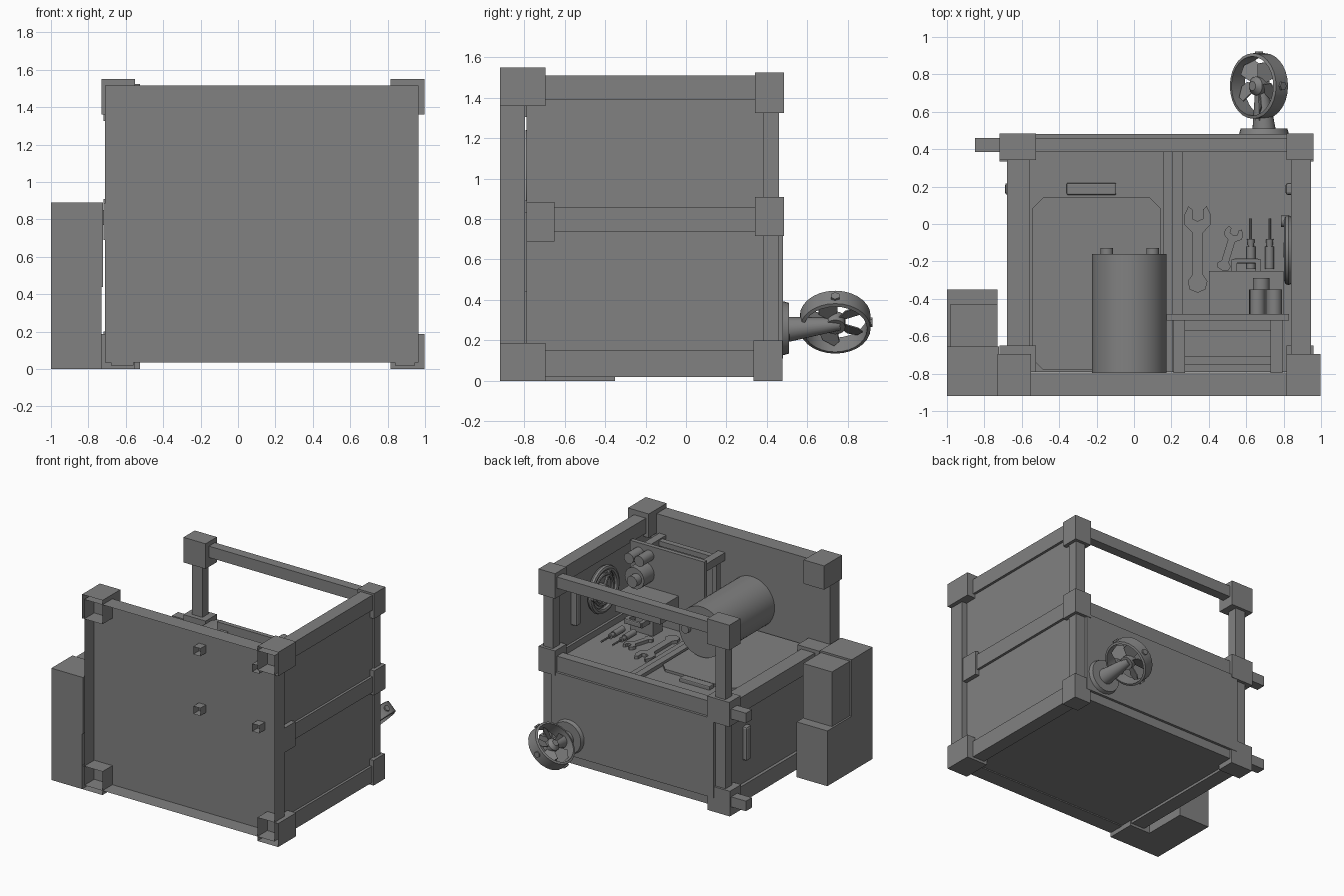
import bpy, bmesh, math
from mathutils import Vector, Matrix

if "Cube" in bpy.data.objects:
    bpy.data.objects.remove(bpy.data.objects["Cube"])

GREY = bpy.data.materials.new("grey_metal")
GREY.diffuse_color = (0.22, 0.22, 0.22, 1)
GREY.use_nodes = True
GREY.node_tree.nodes["Principled BSDF"].inputs["Base Color"].default_value = GREY.diffuse_color


def finish(name, verts, faces, M=None):
    me = bpy.data.meshes.new(name)
    me.from_pydata(verts, [], faces)
    bm = bmesh.new()
    bm.from_mesh(me)
    bmesh.ops.recalc_face_normals(bm, faces=bm.faces)
    bm.to_mesh(me)
    bm.free()
    ob = bpy.data.objects.new(name, me)
    bpy.context.collection.objects.link(ob)
    if M:
        ob.matrix_world = M
    return ob


def box(name, x0, x1, y0, y1, z0, z1, bevel=0, open_front=False):
    v = [(x, y, z) for x in (x0, x1) for y in (y0, y1) for z in (z0, z1)]
    f = [(0, 1, 3, 2), (4, 6, 7, 5), (2, 3, 7, 6), (0, 2, 6, 4), (1, 5, 7, 3)]
    if not open_front:
        f.append((0, 4, 5, 1))
    ob = finish(name, v, f)
    if bevel:
        m = ob.modifiers.new("bevel", 'BEVEL')
        m.width, m.segments = bevel, 2
    return ob


def smooth():
    bpy.ops.object.shade_smooth_by_angle(angle=math.radians(35))


def cyl(name, p, q, r1, r2=None, n=24):
    p, q = Vector(p), Vector(q)
    d = q - p
    bpy.ops.mesh.primitive_cone_add(
        vertices=n, radius1=r1, radius2=r1 if r2 is None else r2, depth=d.length,
        location=(p + q) / 2, rotation=d.to_track_quat('Z', 'Y').to_euler())
    bpy.context.object.name = name
    smooth()
    return bpy.context.object


def prism(name, pts, h, M):
    n = len(pts)
    v = [(x, y, 0) for x, y in pts] + [(x, y, h) for x, y in pts]
    f = [tuple(range(n)), tuple(range(n, 2 * n))]
    f += [(i, (i + 1) % n, n + (i + 1) % n, n + i) for i in range(n)]
    return finish(name, v, f, M)


def ring(name, prof, n, M):
    # revolve a closed (radius, height) section around local z
    k = len(prof)
    v = [(r * math.cos(i * math.tau / n), r * math.sin(i * math.tau / n), z)
         for i in range(n) for r, z in prof]
    f = [(i * k + j, i * k + (j + 1) % k, (i + 1) % n * k + (j + 1) % k, (i + 1) % n * k + j)
         for i in range(n) for j in range(k)]
    ob = finish(name, v, f, M)
    bpy.ops.object.select_all(action='DESELECT')
    ob.select_set(True)
    bpy.context.view_layer.objects.active = ob
    smooth()
    return ob


# Front wall is a shallow tray, open to the front
box("front_wall_tray", -0.71, 0.965, -0.92, -0.795, 0.035, 1.515, open_front=True)
box("right_wall", 0.86, 0.925, -0.79, 0.40, 0.05, 1.45)
box("left_lower_wall", -0.655, -0.59, -0.79, 0.40, 0.05, 0.80)
box("back_panel", -0.58, 0.85, 0.40, 0.48, 0.11, 0.74)
box("floor", -0.67, 0.90, -0.79, 0.42, 0.04, 0.10)
box("deck", -0.60, 0.88, -0.79, 0.42, 0.77, 0.81)

# Corner blocks, the front ones hollow
for x0, x1 in ((-0.73, -0.55), (0.815, 0.998)):
    box("front_bottom_block", x0, x1, -0.92, -0.695, 0, 0.187, open_front=True)
    box("front_top_block", x0, x1, -0.92, -0.695, 1.36, 1.55, open_front=True)
for x0, x1 in ((-0.72, -0.525), (0.815, 0.96)):
    box("front_mid_block", x0, x1, -0.79, -0.65, 0.69, 0.885)
    box("back_bottom_block", x0, x1, 0.335, 0.477, 0, 0.20)
    box("back_mid_block", x0, x1, 0.342, 0.484, 0.715, 0.91)
    box("back_top_block", x0, x1, 0.342, 0.484, 1.325, 1.525)

# Frame rails and posts
for z0, z1 in ((0.02, 0.15), (0.735, 0.86)):
    box("left_rail", -0.68, -0.56, -0.79, 0.40, z0, z1)
    box("right_rail", 0.84, 0.945, -0.79, 0.40, z0, z1)
    box("back_rail", -0.60, 0.88, 0.385, 0.46, max(z0, 0.04), z1)
box("right_top_rail", 0.84, 0.945, -0.79, 0.40, 1.39, 1.51)
box("back_top_rail", -0.60, 0.88, 0.385, 0.46, 1.40, 1.49)
box("back_left_post", -0.67, -0.58, 0.38, 0.46, 0.1, 1.4)
box("back_right_post", 0.85, 0.935, 0.38, 0.46, 0.1, 1.4)
for z in (0.11, 0.81):
    box("tow_stub", -0.85, -0.70, 0.385, 0.46, z - 0.04, z + 0.04)

# Stacked side crates
box("lower_crate", -1, -0.73, -0.92, -0.35, 0, 0.44)
box("tall_crate", -1, -0.722, -0.92, -0.655, 0.44, 0.89)
box("small_crate", -0.985, -0.73, -0.655, -0.43, 0.44, 0.875)

# Handles
box("left_handle", -0.69, -0.64, 0.155, 0.22, 0.33, 0.60, 0.015)
box("right_handle", 0.81, 0.87, 0.155, 0.22, 1.0, 1.29, 0.015)
box("hatch_handle", -0.36, -0.095, 0.155, 0.22, 0.80, 0.84, 0.008)

# Deck hatch with chamfered corners, and divider beams
c, X0, X1, Y0, Y1 = 0.06, -0.545, 0.145, -0.78, 0.142
hatch = [(X0 + c, Y0), (X1 - c, Y0), (X1, Y0 + c), (X1, Y1 - c),
         (X1 - c, Y1), (X0 + c, Y1), (X0, Y1 - c), (X0, Y0 + c)]
prism("deck_hatch", hatch, 0.03, Matrix.Translation((0, 0, 0.80)))
box("divider_beam", 0.155, 0.208, -0.79, 0.385, 0.80, 0.84)
box("divider_step", 0.208, 0.258, -0.79, 0.385, 0.80, 0.83)

# Tank lying on the deck
cyl("tank", (-0.025, -0.793, 1.04), (-0.025, -0.16, 1.04), 0.2, n=40)
for x in (-0.145, 0.10):
    cyl("tank_cap", (x, -0.17, 1.04), (x, -0.128, 1.04), 0.034, n=16)

# Workbench turned on its side: board, hollow legs through the wall, stretchers
box("bench_board", 0.175, 0.83, -0.515, -0.48, 0.80, 1.42)
LX, LZ, t = (0.243, 0.762), (0.86, 1.335), 0.031
for x in LX:
    for z in LZ:
        box("bench_leg", x - t, x + t, -0.865, -0.51, z - t, z + t, open_front=True)
for y0, y1 in ((-0.57, -0.512), (-0.75, -0.705)):
    for x in LX:
        box("bench_stretcher", x - 0.02, x + 0.02, y0, y1, LZ[0], LZ[1])
    for z in LZ:
        box("bench_stretcher", LX[0], LX[1], y0, y1, z - 0.02, z + 0.02)

# Machine on the bench: body, foot, grip and motor cylinders
box("machine_body", 0.40, 0.80, -0.485, -0.25, 0.95, 1.09)
box("machine_foot", 0.50, 0.70, -0.42, -0.30, 0.80, 0.96)
box("machine_grip", 0.53, 0.67, -0.21, -0.185, 0.91, 0.95, 0.008)
for x in (0.535, 0.665):
    box("grip_arm", x - 0.015, x + 0.015, -0.29, -0.19, 0.91, 0.95)
cyl("motor", (0.70, -0.485, 1.20), (0.70, -0.35, 1.20), 0.085, n=20)
cyl("motor_shaft", (0.68, -0.36, 1.20), (0.68, -0.29, 1.20), 0.045, n=16)
for x in (0.66, 0.75):
    cyl("canister", (x, -0.485, 1.345), (x, -0.35, 1.345), 0.042, n=16)

# Hand wheel on the right wall
W = Matrix.Translation((0.825, -0.14, 1.16)) @ Matrix.Rotation(math.pi / 2, 4, 'Y')
for r, s in ((0.165, 0.022), (0.115, 0.014)):
    ring("hand_wheel", [(r + s * math.cos(a * math.tau / 8), s * math.sin(a * math.tau / 8))
                        for a in range(8)], 28, W)
for i in range(3):
    a = math.pi / 2 + i * math.tau / 3
    cyl("wheel_spoke", W @ Vector((0, 0, 0)),
        W @ Vector((0.16 * math.cos(a), 0.16 * math.sin(a), 0)), 0.014, n=8)
cyl("wheel_hub", (0.80, -0.14, 1.16), (0.87, -0.14, 1.16), 0.04, n=16)
cyl("wheel_knob", (0.785, 0.015, 1.16), (0.83, 0.015, 1.16), 0.03, n=12)


# Wrenches: open jaw outline mirrored about its length
def wrench(name, x, y, L, w, angle):
    half = [(0, -0.04 * L), (0.6 * w, 0), (0.75 * w, 0.1 * L), (0.4 * w, 0.18 * L),
            (0.4 * w, 0.68 * L), (w, 0.78 * L), (w, 0.9 * L), (0.7 * w, L),
            (0.4 * w, 0.96 * L), (0.4 * w, 0.85 * L), (0, 0.82 * L)]
    pts = half + [(-a, b) for a, b in half[-2:0:-1]]
    prism(name, pts, 0.025, Matrix.Translation((x, y, 0.81)) @ Matrix.Rotation(angle, 4, 'Z'))


wrench("large_wrench", 0.34, -0.35, 0.445, 0.07, 0)
wrench("small_wrench", 0.475, -0.24, 0.23, 0.05, -0.3)

# Screwdrivers
for x in (0.625, 0.725):
    cyl("screwdriver_handle", (x, -0.24, 0.835), (x, -0.12, 0.835), 0.024, n=12)
    cyl("screwdriver_collar", (x, -0.12, 0.835), (x, -0.08, 0.835), 0.016, 0.02, n=12)
    cyl("screwdriver_shaft", (x, -0.08, 0.835), (x, 0.03, 0.835), 0.007, n=8)

# Rear fan: mount, neck, shroud facing up and left
C = Vector((0.668, 0.738, 0.29))
cyl("fan_mount", (0.695, 0.475, 0.26), (0.695, 0.51, 0.26), 0.135, 0.125, n=28)
cyl("fan_neck", (0.695, 0.505, 0.255), (0.68, 0.76, 0.28), 0.062, 0.03)
axis = Vector((-1, 0, 1)).normalized()
F = Matrix.Translation(C) @ axis.to_track_quat('Z', 'Y').to_matrix().to_4x4()
ring("fan_shroud", [(0.175, -0.045), (0.175, 0.045), (0.158, 0.05), (0.158, -0.05)], 28, F)
cyl("fan_hub", C - axis * 0.035, C + axis * 0.025, 0.05)
cyl("fan_nose", C + axis * 0.025, C + axis * 0.05, 0.05, 0.025)
for i in range(5):
    R = F @ Matrix.Rotation(i * math.tau / 5, 4, 'Z') @ Matrix.Rotation(0.5, 4, 'X')
    prism("fan_blade", [(0.03, -0.02), (0.10, -0.06), (0.14, -0.045), (0.147, 0.02),
                        (0.11, 0.06), (0.03, 0.02)], 0.006, R)
for d in (Vector((0, 1, 0)), Vector((0, -1, 0)), Vector((1, 0, 1)), Vector((-1, 0, -1))):
    d.normalize()
    cyl("shroud_bolt", C + d * 0.16, C + d * 0.185, 0.024, n=6)

# One dark grey for everything
for ob in bpy.data.objects:
    ob.data.materials.append(GREY)
